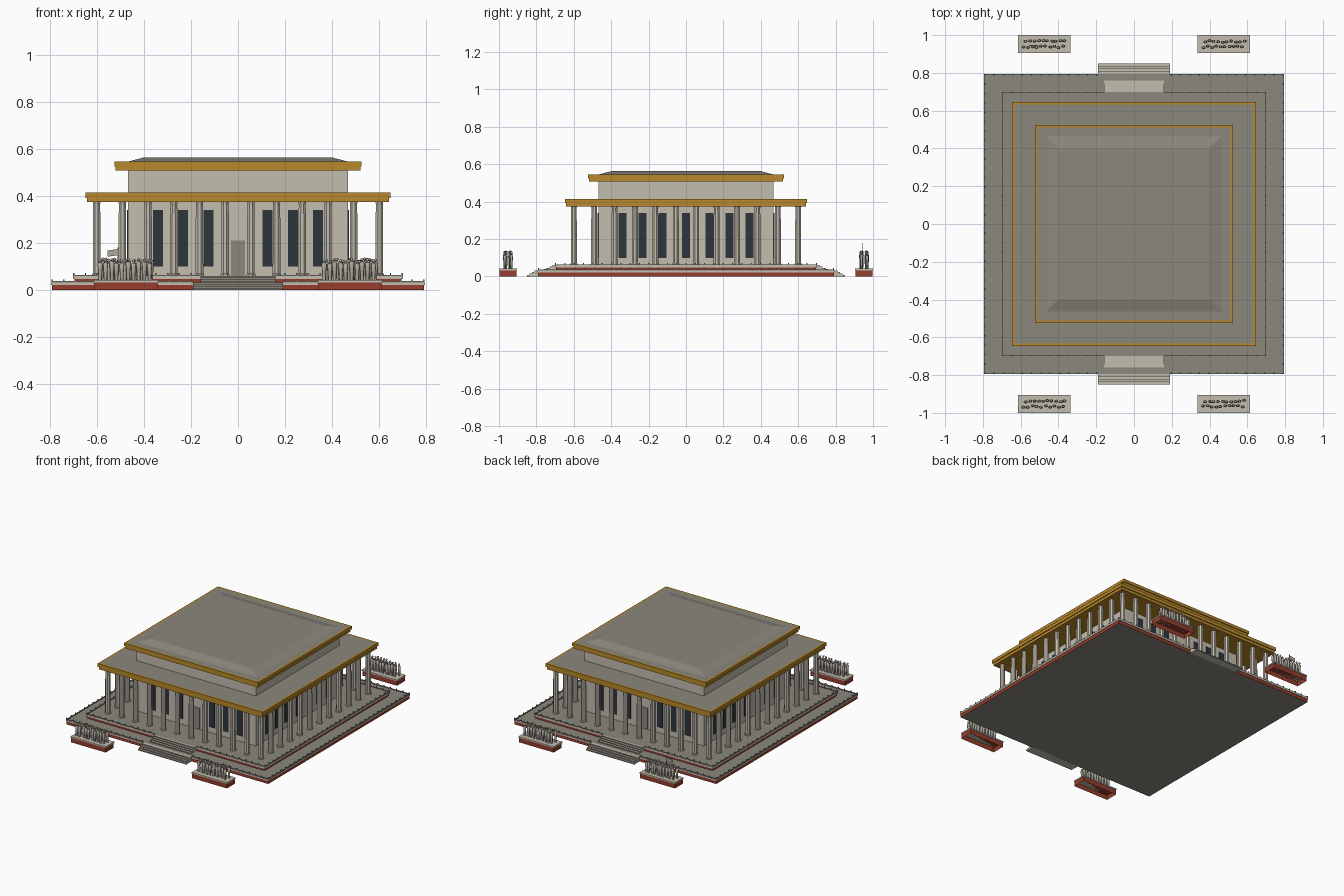
import bpy, bmesh, math, random
from mathutils import Matrix, Vector

if "Cube" in bpy.data.objects:
    bpy.data.objects.remove(bpy.data.objects["Cube"])

random.seed(4)


def mat(name, rgb):
    m = bpy.data.materials.new(name)
    m.diffuse_color = (*rgb, 1)
    m.use_nodes = True
    m.node_tree.nodes["Principled BSDF"].inputs["Base Color"].default_value = m.diffuse_color
    return m


STONE = mat("pale stone", (0.55, 0.51, 0.43))
GREY = mat("grey paving", (0.26, 0.245, 0.205))
GOLD = mat("golden tile", (0.48, 0.25, 0.025))
RED = mat("red granite", (0.30, 0.048, 0.026))
GLASS = mat("dark glass", (0.025, 0.036, 0.045))
FIGURE = mat("statue stone", (0.42, 0.39, 0.33))


def finish(bm, name, *mats):
    me = bpy.data.meshes.new(name)
    bm.to_mesh(me)
    bm.free()
    for m in mats:
        me.materials.append(m)
    ob = bpy.data.objects.new(name, me)
    bpy.context.collection.objects.link(ob)
    return ob


def add_box(bm, x0, x1, y0, y1, z0, z1):
    mtx = Matrix.Translation(((x0 + x1) / 2, (y0 + y1) / 2, (z0 + z1) / 2))
    mtx = mtx @ Matrix.Diagonal((x1 - x0, y1 - y0, z1 - z0, 1))
    return bmesh.ops.create_cube(bm, size=1, matrix=mtx)["verts"]


def add_lathe(bm, x, y, profile, sides, turn=0.0, sx=1, sy=1):
    """Stack of polygon rings (radius, height), capped at both ends."""
    rings = []
    for r, z in profile:
        rings.append([bm.verts.new((x + sx * r * math.cos(turn + math.tau * i / sides),
                                    y + sy * r * math.sin(turn + math.tau * i / sides), z))
                      for i in range(sides)])
    for a, b in zip(rings, rings[1:]):
        for i in range(sides):
            j = (i + 1) % sides
            bm.faces.new((a[i], a[j], b[j], b[i]))
    bm.faces.new(rings[0][::-1])
    bm.faces.new(rings[-1])


def slab(name, half, z0, z1, side, top=None, bottom=None):
    """Square slab with separate side, top and underside colours."""
    bm = bmesh.new()
    add_box(bm, -half, half, -half, half, z0, z1)
    bm.normal_update()
    for f in bm.faces:
        f.material_index = 1 if f.normal.z > 0.5 else 2 if f.normal.z < -0.5 else 0
    return finish(bm, name, side, top or side, bottom or side)


def railing(name, half, z0, z1, z_post, gap):
    """Low parapet with small posts, open where the stairs arrive."""
    bm = bmesh.new()
    t = 0.004
    for s in (-1, 1):
        add_box(bm, s * half - t / 2, s * half + t / 2, -half, half, z0, z1)
        for e in (-1, 1):
            xs = sorted((e * gap, e * half))
            add_box(bm, *xs, s * half - t / 2, s * half + t / 2, z0, z1)
        n = round(2 * half / 0.05)
        for i in range(n + 1):
            p = -half + 2 * half * i / n
            spots = [(s * half, p)]
            if abs(p) > gap:
                spots.append((p, s * half))
            for x, y in spots:
                add_box(bm, x - .003, x + .003, y - .003, y + .003, z0, z_post)
    finish(bm, name, GREY)


# Two terraces with red plinths and parapets
slab("lower_plinth", 0.79, 0, 0.022, RED, bottom=GREY)
slab("lower_terrace", 0.793, 0.022, 0.032, STONE, GREY)
railing("lower_parapet", 0.789, 0.032, 0.038, 0.045, 0.19)
slab("upper_plinth", 0.695, 0.032, 0.048, RED)
slab("upper_terrace", 0.70, 0.048, 0.060, STONE, GREY)
railing("upper_parapet", 0.697, 0.060, 0.065, 0.073, 0.16)


# Stairs at front and back, with darker risers
def stairs(name, half, y_in, y_out, z0, z1, n, s):
    bm = bmesh.new()
    for i in range(n):
        out = y_out - (y_out - y_in) * i / n
        ys = sorted((s * (y_in - 0.01), s * out))
        add_box(bm, -half, half, *ys, z0 + (z1 - z0) * i / n, z0 + (z1 - z0) * (i + 1) / n)
    bm.normal_update()
    for f in bm.faces:
        f.material_index = int(abs(f.normal.y) > 0.5)
    finish(bm, name, STONE, GREY)


for side, s in (("front", -1), ("back", 1)):
    stairs(side + "_lower_stairs", 0.19, 0.795, 0.85, 0, 0.032, 4, s)
    stairs(side + "_upper_stairs", 0.16, 0.70, 0.76, 0.032, 0.060, 4, s)

# Hall and attic block
slab("hall_walls", 0.468, 0.060, 0.38, STONE)
slab("attic_walls", 0.468, 0.41, 0.515, STONE)

# Tall windows on all sides, doors at front and back
win, door = bmesh.new(), bmesh.new()
for k in range(4):
    turn = Matrix.Rotation(k * math.pi / 2, 4, 'Z')
    for i in range(-3, 4):
        if i == 0 and k % 2 == 0:
            v = add_box(door, -0.03, 0.03, -0.472, -0.464, 0.06, 0.21)
            bmesh.ops.transform(door, matrix=turn, verts=v)
            continue
        c = i * 0.107 + (0.019 if i > 0 else -0.019 if i < 0 else 0)
        v = add_box(win, c - 0.0213, c + 0.0213, -0.472, -0.464, 0.10, 0.34)
        bmesh.ops.transform(win, matrix=turn, verts=v)
finish(win, "windows", GLASS)
finish(door, "doors", GREY)

# Colonnade of twelve columns per side
bm = bmesh.new()
N, R = 12, 0.60
for i in range(N):
    for j in range(N):
        if i in (0, N - 1) or j in (0, N - 1):
            x, y = -R + 2 * R * i / (N - 1), -R + 2 * R * j / (N - 1)
            add_lathe(bm, x, y, [(.021, .060), (.021, .068), (.0175, .070),
                                 (.0172, .30), (.0158, .362), (.018, .378)],
                      8, math.pi / 8)
finish(bm, "columns", STONE)


# Golden roof tiers with inset grey roof surface
def roof(name, half, z0, z1):
    bm = bmesh.new()
    mid = z0 + (z1 - z0) * 0.45
    add_box(bm, -half + .006, half - .006, -half + .006, half - .006, z0, mid)
    add_box(bm, -half, half, -half, half, mid, z1)
    bm.normal_update()
    top = [f for f in bm.faces if f.normal.z > .5 and f.calc_center_median().z > z1 - .001]
    bmesh.ops.inset_region(bm, faces=top, thickness=0.02)
    for f in top:
        f.material_index = 1
    finish(bm, name, GOLD, GREY)


roof("lower_roof", 0.647, 0.373, 0.415)
roof("upper_roof", 0.525, 0.508, 0.546)
bm = bmesh.new()
q = math.sqrt(2)
add_lathe(bm, 0, 0, [(.468 * q, .545), (.40 * q, .563)], 4, math.pi / 4)
finish(bm, "roof_cap", GREY)

# Four statue groups on red pedestals
for side, sy in (("front", -1), ("back", 1)):
    for hand, sx in (("left", -1), ("right", 1)):
        name = f"{side}_{hand}_"
        cx, cy = sx * 0.475, sy * 0.952
        bm = bmesh.new()
        add_box(bm, cx - .136, cx + .136, cy - .045, cy + .045, 0, .033)
        bm.normal_update()
        bmesh.ops.delete(bm, geom=[f for f in bm.faces if f.normal.z < -.5],
                         context='FACES_ONLY')
        finish(bm, name + "pedestal", RED)
        bm = bmesh.new()
        add_box(bm, cx - .138, cx + .138, cy - .048, cy + .048, .033, .042)
        finish(bm, name + "pedestal_cap", STONE)
        bm = bmesh.new()
        for row in (-1, 1):
            for i in range(10):
                x = cx + (i - 4.5) * .023 + row * .005 + random.uniform(-.003, .003)
                y = cy + row * .014 + random.uniform(-.005, .005)
                h = random.uniform(.085, .098)
                add_lathe(bm, x, y, [(.007, .042), (.0085, .042 + h * .4),
                                     (.011, .042 + h * .76), (.0045, .042 + h * .83)],
                          8, sy=.75)
                bmesh.ops.create_icosphere(
                    bm, subdivisions=1, radius=.0075,
                    matrix=Matrix.Translation((x, y, .042 + h * .92)))
        ob = finish(bm, name + "statues", FIGURE)
        for p in ob.data.polygons:
            p.use_smooth = len(p.vertices) < 5

# Banner carried by the back left group
bm = bmesh.new()
add_box(bm, -.512, -.508, .943, .947, .042, .18)
v = add_box(bm, -.553, -.51, .943, .947, .148, .174)
for p in v:
    if p.co.x < -.54:
        p.co.z -= .006
finish(bm, "banner", FIGURE)
